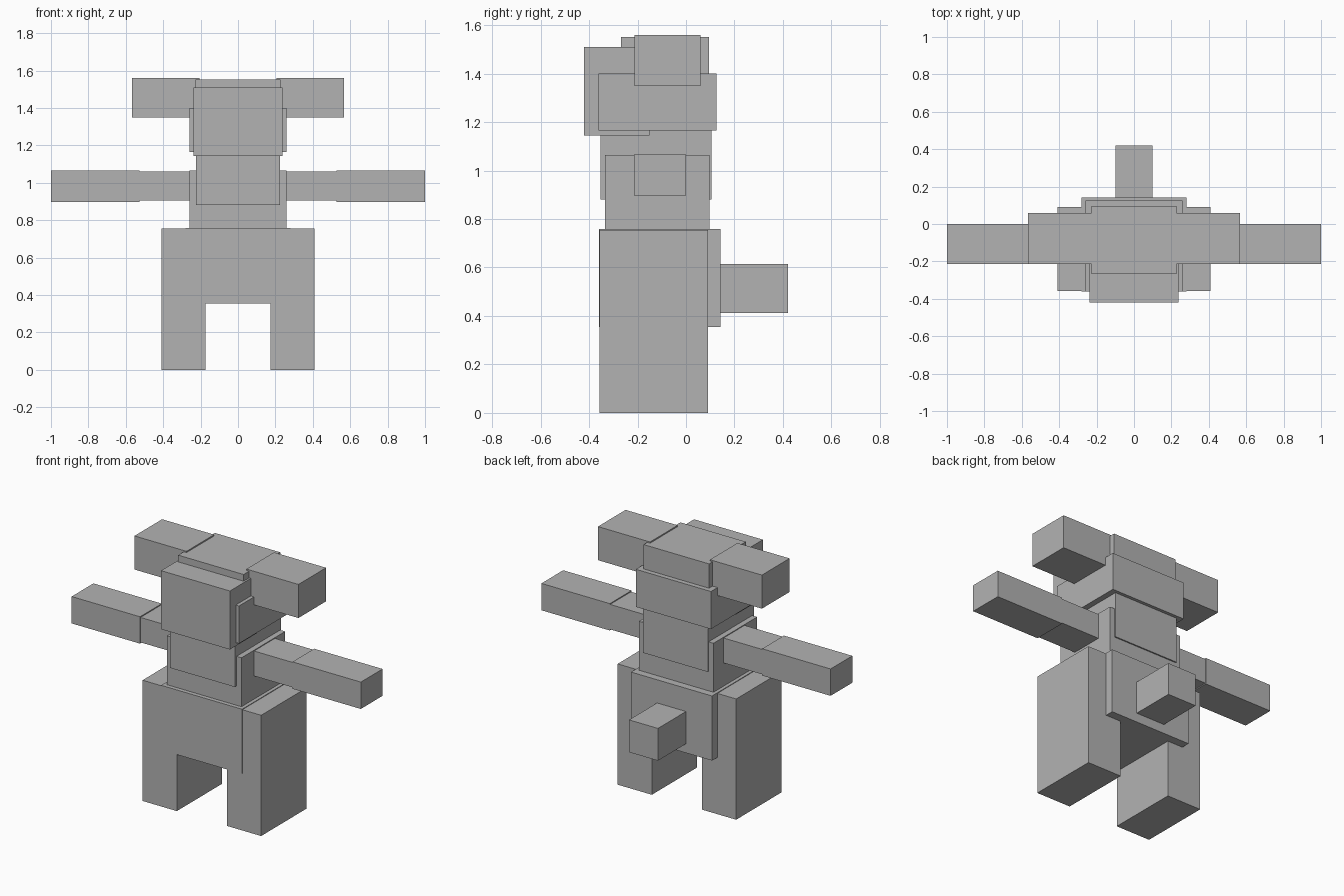
import bpy
import bmesh

default = bpy.data.objects.get("Cube")
if default:
    bpy.data.objects.remove(default, do_unlink=True)

grey = bpy.data.materials.new("plain grey")
grey.use_nodes = True
colour = (0.45, 0.45, 0.45, 1)
grey.diffuse_color = colour
grey.node_tree.nodes["Principled BSDF"].inputs["Base Color"].default_value = colour


def box(name, x, y, z):
    """Box spanning the (low, high) range on each axis."""
    mesh = bpy.data.meshes.new(name)
    bm = bmesh.new()
    bmesh.ops.create_cube(bm, size=1)
    for v in bm.verts:
        for axis, (low, high) in enumerate((x, y, z)):
            v.co[axis] = low if v.co[axis] < 0 else high
    bm.to_mesh(mesh)
    bm.free()
    mesh.materials.append(grey)
    obj = bpy.data.objects.new(name, mesh)
    bpy.context.collection.objects.link(obj)


def centred(name, half_width, y, z):
    box(name, (-half_width, half_width), y, z)


def pair(name, x, y, z):
    box("left_" + name, x, y, z)
    box("right_" + name, (-x[1], -x[0]), y, z)


# Lower body
pair("leg", (0.173, 0.41), (-0.357, 0.09), (0, 0.755))
centred("hips", 0.28, (-0.36, 0.143), (0.355, 0.759))
centred("tail", 0.1, (0.13, 0.42), (0.412, 0.614))

# Upper body
centred("torso", 0.258, (-0.334, 0.097), (0.75, 1.065))
centred("chest", 0.224, (-0.352, 0.105), (0.88, 1.18))

# Arms
pair("upper_arm", (0.22, 0.54), (-0.21, -0.003), (0.904, 1.06))
pair("forearm", (0.527, 1.0), (-0.215, 0.0), (0.898, 1.066))

# Head
centred("head", 0.26, (-0.362, 0.125), (1.165, 1.4))
centred("face", 0.238, (-0.42, -0.15), (1.144, 1.51))
centred("crown", 0.226, (-0.268, 0.095), (1.3, 1.552))
pair("ear", (0.207, 0.567), (-0.213, 0.06), (1.35, 1.56))
